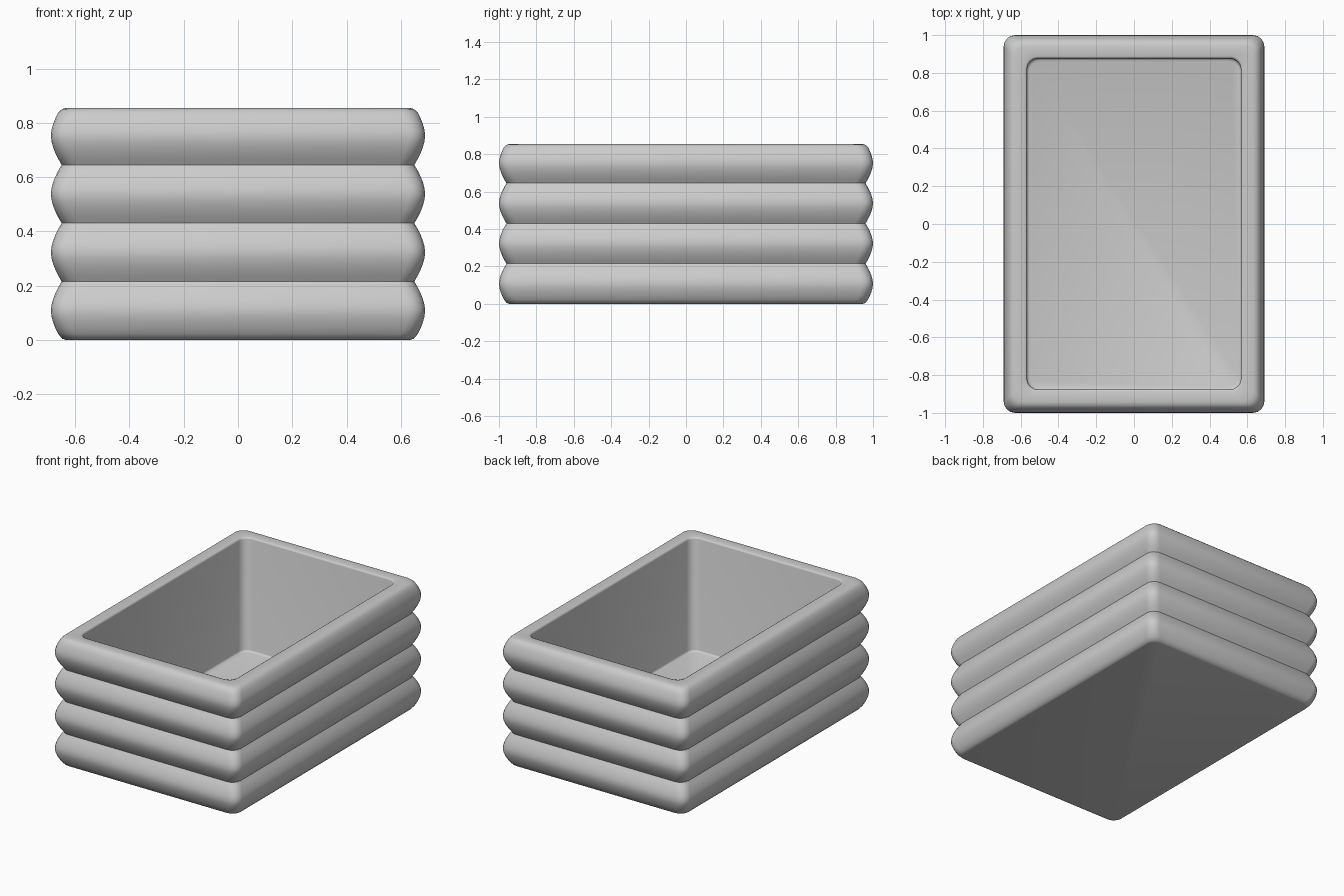
import bpy, bmesh, math

if "Cube" in bpy.data.objects:
    bpy.data.objects.remove(bpy.data.objects["Cube"], do_unlink=True)

HALF_X, HALF_Y, HEIGHT = 0.69, 1.0, 0.855
BULGES, PITCH, GROOVE = 4, 0.215, 0.04
FLOOR = 0.09

grey = bpy.data.materials.new("plain_grey")
grey.use_nodes = True
colour = (0.6, 0.6, 0.6, 1)
grey.diffuse_color = colour
grey.node_tree.nodes["Principled BSDF"].inputs["Base Color"].default_value = colour


def ring(bm, inset, z, radius, segments=4):
    """Rounded rectangle of vertices at height z, shrunk by inset."""
    verts = []
    for k, (sx, sy) in enumerate([(1, 1), (-1, 1), (-1, -1), (1, -1)]):
        cx, cy = sx * (HALF_X - inset - radius), sy * (HALF_Y - inset - radius)
        for i in range(segments + 1):
            a = (k + i / segments) * math.pi / 2
            verts.append(bm.verts.new((cx + radius * math.cos(a), cy + radius * math.sin(a), z)))
    return verts


# Wall section: ribbed outside, rounded rim, straight inside, filleted floor
section = [(0.055, 0.0), (0.042, 0.004)]
steps = 10
for i in range(BULGES * steps + 1):
    z = i / steps * PITCH
    if 0.01 < z < HEIGHT - 0.008:
        d = abs((i % steps) / steps * 2 - 1)
        section.append((GROOVE * d ** 1.7, z))
section += [(0.042, HEIGHT - 0.004), (0.058, HEIGHT), (0.113, HEIGHT),
            (0.12, HEIGHT - 0.003), (0.123, HEIGHT - 0.012),
            (0.123, FLOOR + 0.012), (0.126, FLOOR + 0.004), (0.135, FLOOR)]

bm = bmesh.new()
rings = [ring(bm, inset, z, 0.06) for inset, z in section]
n = len(rings[0])
for low, high in zip(rings, rings[1:]):
    for i in range(n):
        j = (i + 1) % n
        bm.faces.new((low[i], low[j], high[j], high[i]))

# Underside and inner floor
bm.faces.new(rings[0][::-1])
bm.faces.new(rings[-1])

mesh = bpy.data.meshes.new("ribbed_planter_box")
bm.to_mesh(mesh)
bm.free()
mesh.materials.append(grey)
box = bpy.data.objects.new("ribbed_planter_box", mesh)
bpy.context.collection.objects.link(box)

bpy.ops.object.select_all(action='DESELECT')
box.select_set(True)
bpy.context.view_layer.objects.active = box
bpy.ops.object.shade_smooth_by_angle(angle=math.radians(50))
